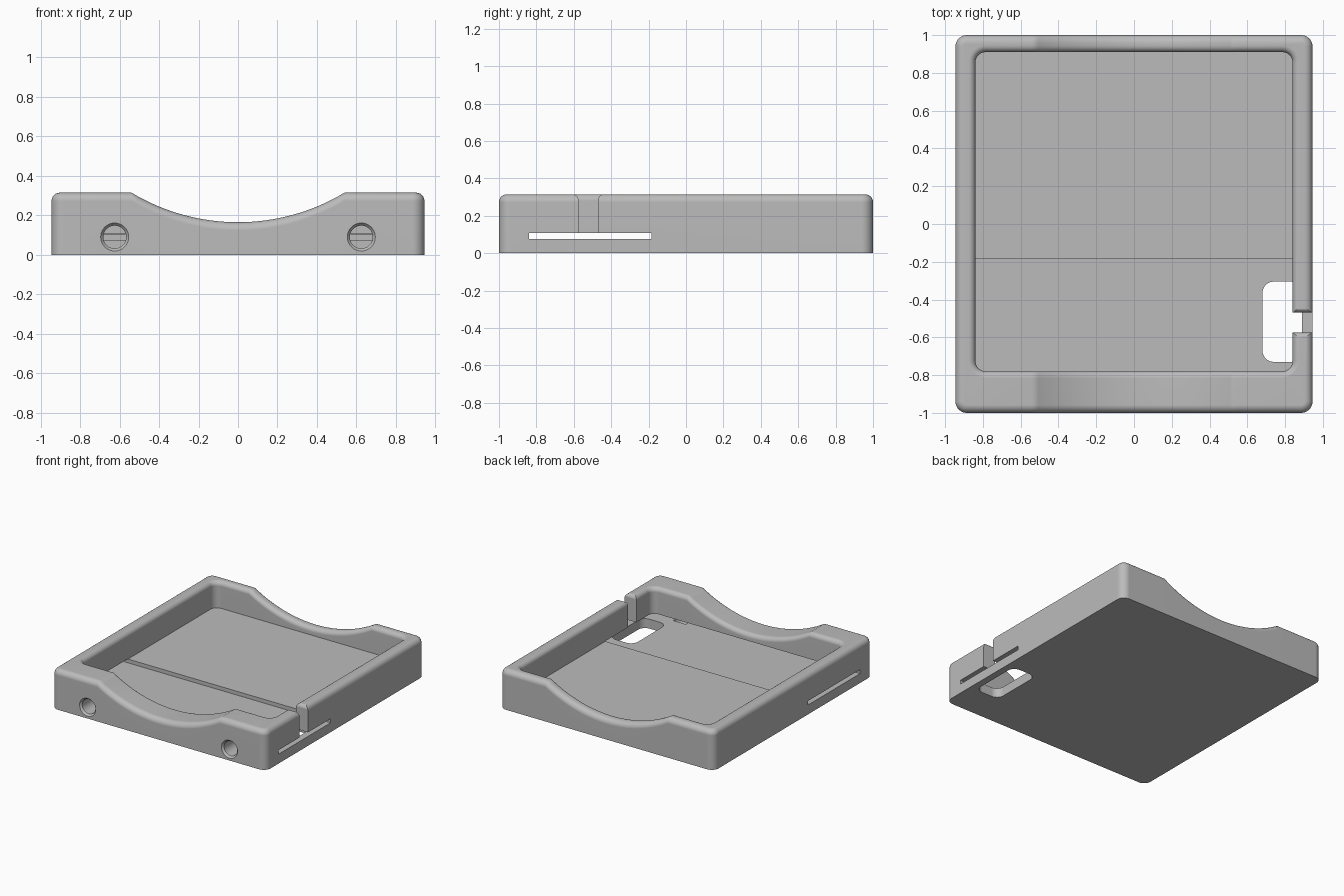
import bpy, bmesh, math
from math import sin, cos, pi, sqrt

cube = bpy.data.objects.get("Cube")
if cube:
    bpy.data.objects.remove(cube, do_unlink=True)

TOP, FLOOR = 0.315, 0.105
SCOOP_HALF, SCOOP_DEPTH = 0.54, 0.15
SCOOP_R = (SCOOP_HALF ** 2 + SCOOP_DEPTH ** 2) / (2 * SCOOP_DEPTH)
SCOOP_X = [SCOOP_HALF * (i / 16 - 1) for i in range(33)]
OUTER = (-0.945, 0.945, -1.0, 1.0, 0.06)
INNER = (-0.84, 0.84, -0.78, 0.91, 0.055)

gray = bpy.data.materials.new("plain gray")
gray.use_nodes = True
color = (0.5, 0.5, 0.5, 1)
gray.diffuse_color = color
gray.node_tree.nodes["Principled BSDF"].inputs["Base Color"].default_value = color


def rim_height(x):
    """Height of the rim, dipping in a circular scoop around the middle."""
    if abs(x) >= SCOOP_HALF:
        return TOP
    return TOP - SCOOP_DEPTH + SCOOP_R - sqrt(SCOOP_R ** 2 - x * x)


def rounded_loop(box, grow=0.0, samples=(), steps=8):
    """Counter-clockwise rounded rectangle, with extra points on front and back."""
    x0, x1, y0, y1, r = box
    x0, x1, y0, y1, r = x0 - grow, x1 + grow, y0 - grow, y1 + grow, r + grow
    corners = [(x1 - r, y0 + r), (x1 - r, y1 - r), (x0 + r, y1 - r), (x0 + r, y0 + r)]
    pts = [(x, y0) for x in samples]
    for k, (cx, cy) in enumerate(corners):
        for i in range(steps + 1):
            a = (k - 1) * pi / 2 + i * pi / 2 / steps
            pts.append((cx + r * cos(a), cy + r * sin(a)))
        if k == 1:
            pts += [(x, y1) for x in reversed(samples)]
    return pts


def loft(name, rings):
    """Closed solid through a list of equal rings of 3D points."""
    bm = bmesh.new()
    loops = [[bm.verts.new(p) for p in ring] for ring in rings]
    n = len(loops[0])
    for a, b in zip(loops, loops[1:]):
        for i in range(n):
            j = (i + 1) % n
            bm.faces.new((a[i], a[j], b[j], b[i]))
    bm.faces.new(list(reversed(loops[0])))
    bm.faces.new(loops[-1])
    bmesh.ops.recalc_face_normals(bm, faces=bm.faces)
    mesh = bpy.data.meshes.new(name)
    bm.to_mesh(mesh)
    bm.free()
    obj = bpy.data.objects.new(name, mesh)
    bpy.context.collection.objects.link(obj)
    mesh.materials.append(gray)
    return obj


# Tray body: outer wall, rounded rim following the scoops, inner wall, floor
STEPS, OUT_R, IN_R = 6, 0.042, 0.035


def rim_ring(box, grow, drop):
    return [(x, y, rim_height(x) - drop) for x, y in rounded_loop(box, grow, SCOOP_X)]


def flat_ring(box, z):
    return [(x, y, z) for x, y in rounded_loop(box, 0, SCOOP_X)]


angles = [i * pi / 2 / STEPS for i in range(STEPS + 1)]
rings = [flat_ring(OUTER, 0)]
rings += [rim_ring(OUTER, -OUT_R * (1 - cos(a)), OUT_R * (1 - sin(a))) for a in angles]
rings += [rim_ring(INNER, IN_R * (1 - sin(a)), IN_R * (1 - cos(a))) for a in angles]
rings += [flat_ring(INNER, FLOOR)]
tray = loft("tray", rings)

# Cutter for the wide slot and the lowered front floor
slot_box = (-1.1, 1.1, -0.84, -0.185, 0.001)
slot = loft("slot_cutter", [[(x, y, z) for x, y in rounded_loop(slot_box, steps=1)]
                            for z in (0.075, FLOOR + 0.002)])

# Cutter for the rounded opening through the floor
opening_box = (0.68, 0.89, -0.73, -0.305, 0.06)
opening = loft("opening_cutter", [[(x, y, z) for x, y in rounded_loop(opening_box)]
                                  for z in (-0.1, 0.09)])

# Cutter for the side notch, flaring at the top
MID, HALF, FLARE = -0.522, 0.053, 0.03
half = [(HALF, 0.09)]
half += [(HALF + FLARE * (1 - cos(a)), TOP - FLARE * (1 - sin(a))) for a in angles]
half += [(HALF + FLARE, TOP + 0.1)]
profile = [(MID + w, z) for w, z in half] + [(MID - w, z) for w, z in reversed(half)]
notch = loft("notch_cutter", [[(x, y, z) for y, z in profile] for x in (0.75, 1.1)])


# Cutters for the two countersunk blind holes in the front
def hole_cutter(name, x):
    sections = [(-1.05, 0.071), (-1.0, 0.071), (-0.985, 0.058), (-0.81, 0.058)]
    return loft(name, [[(x + r * cos(i * pi / 20), y, 0.09 + r * sin(i * pi / 20))
                        for i in range(40)] for y, r in sections])


holes = [hole_cutter(n, s * 0.625) for n, s in (("right_hole_cutter", -1), ("left_hole_cutter", 1))]

# Cut, then shade smooth with sharp edges kept
bpy.ops.object.select_all(action="DESELECT")
bpy.context.view_layer.objects.active = tray
tray.select_set(True)
for cutter in [slot, opening, notch] + holes:
    mod = tray.modifiers.new("cut", "BOOLEAN")
    mod.operation = "DIFFERENCE"
    mod.solver = "EXACT"
    mod.object = cutter
    bpy.ops.object.modifier_apply(modifier=mod.name)
    bpy.data.objects.remove(cutter, do_unlink=True)
bpy.ops.object.shade_smooth_by_angle(angle=math.radians(30))
weighted = tray.modifiers.new("even_shading", "WEIGHTED_NORMAL")
weighted.keep_sharp = True
